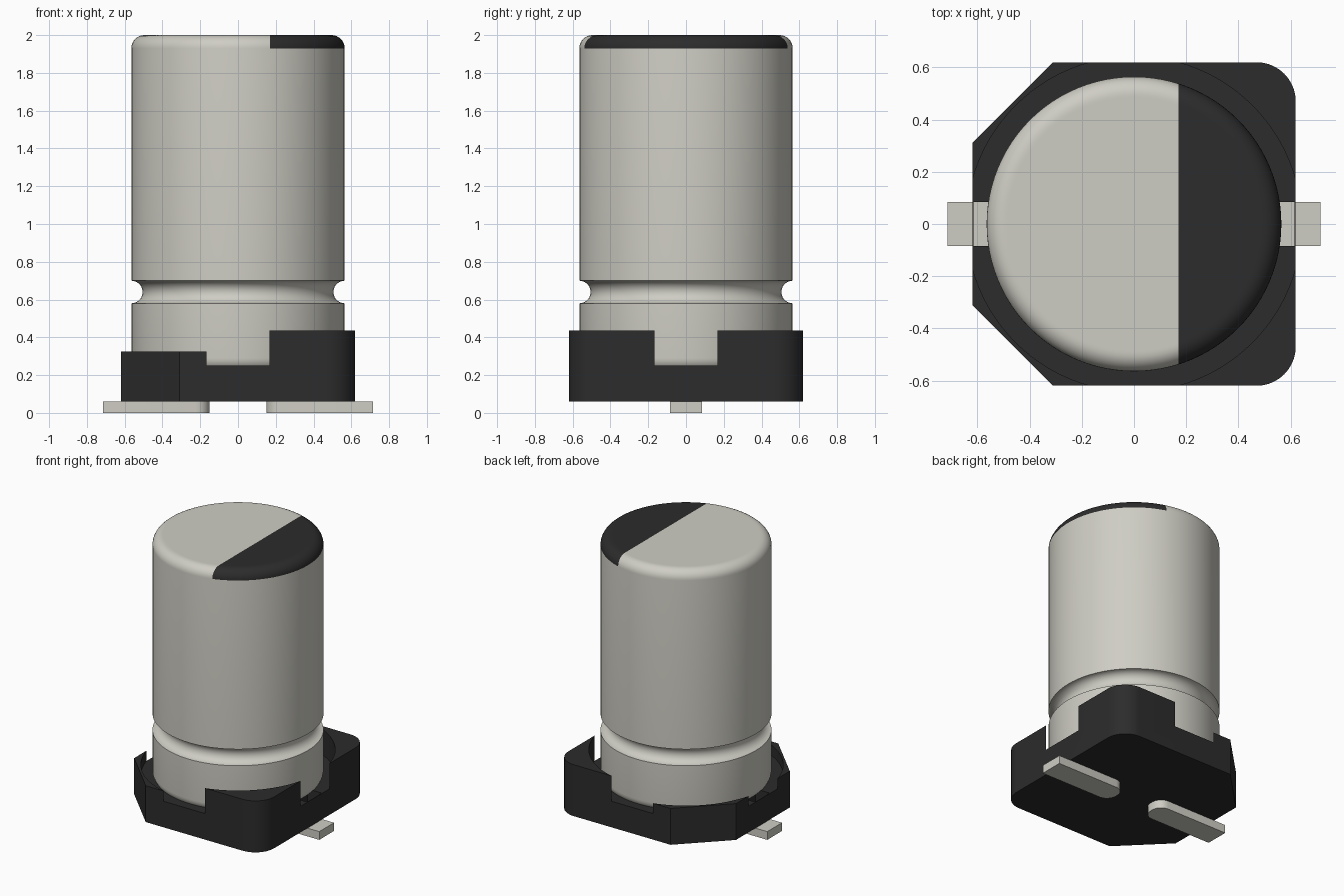
import bpy, bmesh, math
from mathutils import Vector

if "Cube" in bpy.data.objects:
    bpy.data.objects.remove(bpy.data.objects["Cube"], do_unlink=True)


def material(name, rgb):
    m = bpy.data.materials.new(name)
    m.use_nodes = True
    m.diffuse_color = (*rgb, 1)
    m.node_tree.nodes["Principled BSDF"].inputs["Base Color"].default_value = (*rgb, 1)
    return m


METAL = material("pale metal", (0.62, 0.61, 0.55))
BLACK = material("black plastic", (0.025, 0.025, 0.025))


def finish(name, bm, mats):
    bmesh.ops.recalc_face_normals(bm, faces=bm.faces)
    me = bpy.data.meshes.new(name)
    bm.to_mesh(me)
    bm.free()
    ob = bpy.data.objects.new(name, me)
    bpy.context.collection.objects.link(ob)
    for m in mats:
        me.materials.append(m)
    return ob


def smooth(ob):
    bpy.ops.object.select_all(action='DESELECT')
    ob.select_set(True)
    bpy.context.view_layer.objects.active = ob
    bpy.ops.object.shade_smooth_by_angle(angle=math.radians(30))


def arc(cx, cy, r, a0, a1, n):
    angles = [math.radians(a0 + (a1 - a0) * i / n) for i in range(n + 1)]
    return [(cx + r * math.cos(a), cy + r * math.sin(a)) for a in angles]


def prism(name, outline, z0, z1, mat):
    bm = bmesh.new()
    face = bm.faces.new([bm.verts.new((x, y, z0)) for x, y in outline])
    out = bmesh.ops.extrude_face_region(bm, geom=[face])
    top = [v for v in out["geom"] if isinstance(v, bmesh.types.BMVert)]
    bmesh.ops.translate(bm, verts=top, vec=(0, 0, z1 - z0))
    return finish(name, bm, [mat])


def box(x0, x1, y0, y1):
    return [(x0, y0), (x1, y0), (x1, y1), (x0, y1)]


# Can: turned profile with rounded ends and a crimped groove
R, F, SEG = 0.565, 0.07, 96
BOTTOM, TOP, GROOVE_Z, GROOVE_R = 0.22, 2.0, 0.64, 0.06
profile = [(R - F - 0.01, BOTTOM)]
profile += arc(R - F, BOTTOM + F, F, -90, 0, 8)
profile += arc(R, GROOVE_Z, GROOVE_R, 270, 90, 14)
profile += arc(R - F, TOP - F, F, 0, 90, 8)
profile += [(R - F - 0.01, TOP)]

bm = bmesh.new()
rings = []
for r, z in profile:
    rings.append([bm.verts.new((x, y, z)) for x, y in arc(0, 0, r, 0, 360, SEG)[:-1]])
for a, b in zip(rings, rings[1:]):
    for i in range(SEG):
        j = (i + 1) % SEG
        bm.faces.new((a[i], a[j], b[j], b[i]))
bm.faces.new(rings[0][::-1])
bm.faces.new(rings[-1])

# Polarity mark: cut the rounded top along a line and colour one side
MARK_X = 0.17
cap = [f for f in bm.faces if f.calc_center_median().z > TOP - F]
geom = set(cap)
for f in cap:
    geom.update(f.verts)
    geom.update(f.edges)
bmesh.ops.bisect_plane(bm, geom=list(geom), plane_co=Vector((MARK_X, 0, 0)),
                       plane_no=Vector((1, 0, 0)))
for f in bm.faces:
    c = f.calc_center_median()
    f.material_index = int(c.z > TOP - F and c.x > MARK_X)
smooth(finish("can", bm, [METAL, BLACK]))

# Base: square with two chamfered and two rounded corners
H, C, FR = 0.62, 0.31, 0.15
outline = [(-H, C), (-H, -C), (-C, -H)]
outline += arc(H - FR, -H + FR, FR, -90, 0, 10)
outline += arc(H - FR, H - FR, FR, 0, 90, 10)
outline += [(-C, H)]
base = prism("base", outline, 0.06, 0.435, BLACK)

# Cuts: round pocket, side notches, lower chamfered posts, lead slots
FLOOR, GAP, LEAD = 0.25, 0.155, 0.085
cuts = [
    (arc(0, 0, 0.642, 0, 360, SEG)[:-1], FLOOR),
    (box(-1, 1, -GAP, GAP), FLOOR),
    (box(-GAP, GAP, -1, 1), FLOOR),
    (box(-1, 0, -1, 1), 0.325),
    (box(0.5, H - 0.004, -LEAD, LEAD), 0),
    (box(-H + 0.004, -0.5, -LEAD, LEAD), 0),
]
for shape, z in cuts:
    cutter = prism("cutter", shape, z, 1, BLACK)
    cutter.hide_render = True
    mod = base.modifiers.new("cut", 'BOOLEAN')
    mod.operation = 'DIFFERENCE'
    mod.solver = 'EXACT'
    mod.object = cutter
    bpy.context.view_layer.objects.active = base
    bpy.ops.object.modifier_apply(modifier=mod.name)
    bpy.data.objects.remove(cutter, do_unlink=True)
smooth(base)

# Leads: flat strips with rounded inner ends
IN, OUT, LR = 0.15, 0.715, 0.075
for side, name in ((1, "left_lead"), (-1, "right_lead")):
    strip = [(OUT, -LEAD), (OUT, LEAD)]
    strip += arc(IN + LR, LEAD - LR, LR, 90, 180, 8)
    strip += arc(IN + LR, -LEAD + LR, LR, 180, 270, 8)
    smooth(prism(name, [(side * x, y) for x, y in strip], 0, 0.06, METAL))
